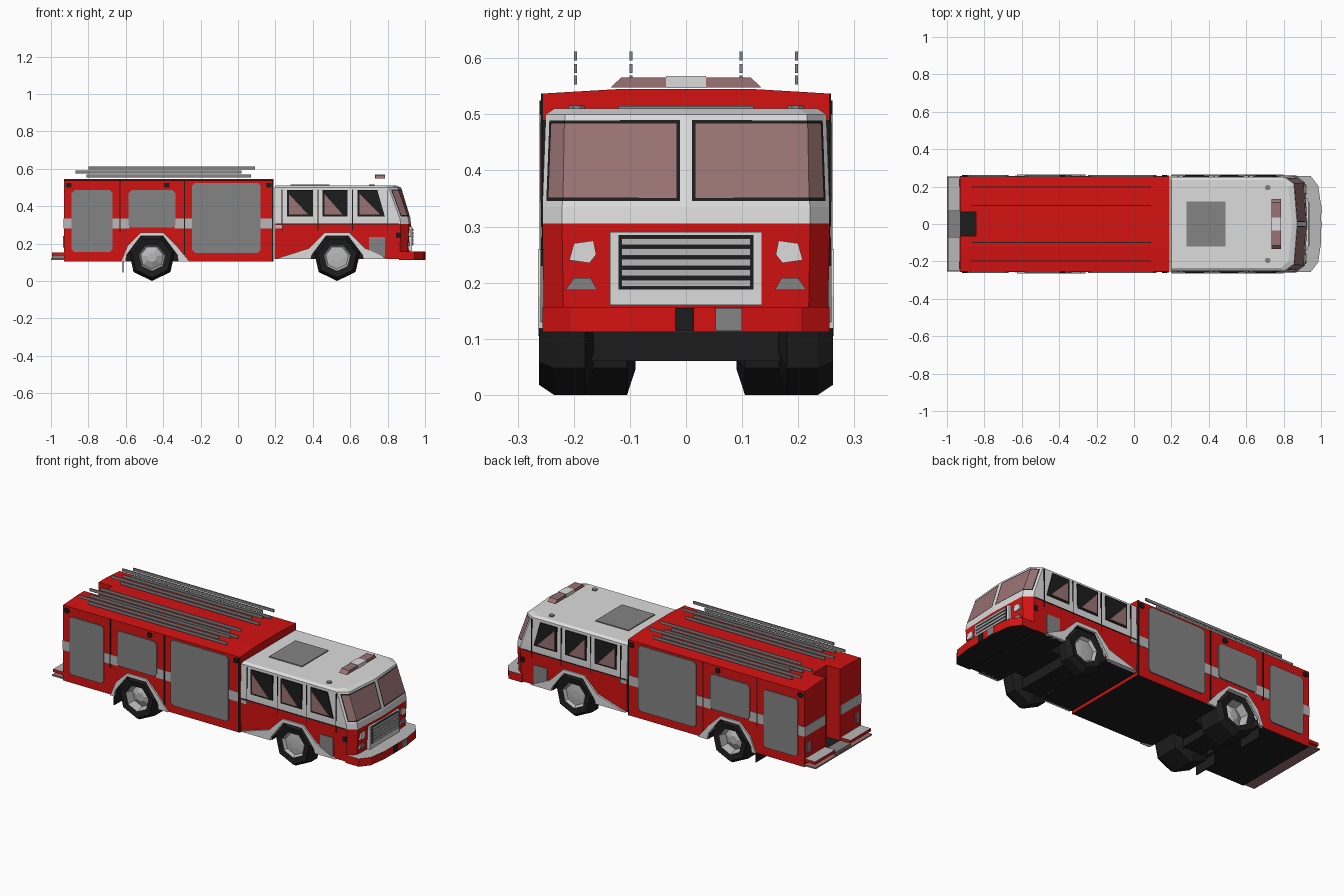
import bpy, bmesh, math
from mathutils import Vector

if "Cube" in bpy.data.objects:
    bpy.data.objects.remove(bpy.data.objects["Cube"])

# Palette: every object shares the same slot order
PALETTE = [("red_paint", (0.66, 0.006, 0.006)), ("white_paint", (0.72, 0.72, 0.72)),
           ("shutter_grey", (0.23, 0.23, 0.23)), ("black_rubber", (0.012, 0.012, 0.012)),
           ("tinted_glass", (0.32, 0.17, 0.17)), ("silver_trim", (0.48, 0.48, 0.48))]
RED, WHITE, GREY, BLACK, GLASS, SILVER = range(6)
MATS = []
for mat_name, rgb in PALETTE:
    m = bpy.data.materials.new(mat_name)
    m.use_nodes = True
    m.diffuse_color = (*rgb, 1)
    m.node_tree.nodes["Principled BSDF"].inputs["Base Color"].default_value = (*rgb, 1)
    MATS.append(m)


def finish(name, bm, rule=None):
    """Turn a bmesh into an object; rule maps a face to a palette slot."""
    bmesh.ops.recalc_face_normals(bm, faces=bm.faces)
    if rule is not None:
        for f in bm.faces:
            f.material_index = rule(f) if callable(rule) else rule
    me = bpy.data.meshes.new(name)
    bm.to_mesh(me)
    bm.free()
    for m in MATS:
        me.materials.append(m)
    ob = bpy.data.objects.new(name, me)
    bpy.context.collection.objects.link(ob)
    return ob


def loft(rings):
    """Join closed rings of equal length and cap both ends."""
    bm = bmesh.new()
    rows = [[bm.verts.new(p) for p in ring] for ring in rings]
    n = len(rows[0])
    for a, b in zip(rows, rows[1:]):
        for i in range(n):
            bm.faces.new((a[i], a[(i + 1) % n], b[(i + 1) % n], b[i]))
    bm.faces.new(rows[0])
    bm.faces.new(rows[-1])
    return bm


def prism(name, pts, axis, a, b, rule):
    """Extrude a 2D outline along one axis."""
    place = {"x": lambda p, t: (t, p[0], p[1]), "y": lambda p, t: (p[0], t, p[1]),
             "z": lambda p, t: (p[0], p[1], t)}[axis]
    return finish(name, loft([[place(p, t) for p in pts] for t in (a, b)]), rule)


def box(name, x, y, z, rule):
    return prism(name, [(x[0], y[0]), (x[1], y[0]), (x[1], y[1]), (x[0], y[1])], "z", *z, rule)


def rect(x0, x1, z0, z1, c=0.0):
    """Rectangle outline with optional cut corners."""
    if not c:
        return [(x0, z0), (x1, z0), (x1, z1), (x0, z1)]
    return [(x0 + c, z0), (x1 - c, z0), (x1, z0 + c), (x1, z1 - c),
            (x1 - c, z1), (x0 + c, z1), (x0, z1 - c), (x0, z0 + c)]


def side_plate(name, pts, rule, out=0.006, base=0.254):
    """Thin plate on both flanks."""
    for side, s in (("left", 1), ("right", -1)):
        prism(f"{side}_{name}", pts, "y", s * base, s * (0.255 + out), rule)


def cut(ob, cutter):
    cutter.hide_render = True
    mod = ob.modifiers.new("cut", "BOOLEAN")
    mod.operation, mod.solver, mod.object = "DIFFERENCE", "EXACT", cutter
    bpy.context.view_layer.objects.active = ob
    bpy.ops.object.modifier_apply(modifier=mod.name)
    bpy.data.objects.remove(cutter)


REAR_X, FRONT_X = -0.46, 0.53
WELL = [(-0.14, 0.05), (-0.135, 0.14), (-0.06, 0.24), (0.06, 0.24), (0.135, 0.14), (0.14, 0.05)]


def cut_wells(ob, cx, inner):
    for s in (1, -1):
        cut(ob, prism("well_cutter", [(cx + x, z) for x, z in WELL], "y", s * inner, s * 0.3, BLACK))


def under_black(top):
    return lambda f: BLACK if f.normal.z < -0.5 else top


# Rear body with crowned roof, open rear bay and wheel wells
half = [(0.255, 0.105), (0.255, 0.537), (0.12, 0.545)]
body = prism("rear_body", half + [(-y, z) for y, z in reversed(half)], "x", -0.93, 0.19, under_black(RED))
cut(body, box("bay_cutter", (-1, -0.845), (-0.065, 0.065), (0.13, 0.7), RED))
cut_wells(body, REAR_X, 0.08)
box("rear_bay_floor", (-0.93, -0.845), (-0.065, 0.065), (0.128, 0.134), BLACK)

# Reflective stripe, shutters, seams and marker lamps
for i, (a, b) in enumerate([(-0.93, -0.88), (-0.67, -0.58), (-0.34, -0.24), (0.11, 0.188)]):
    side_plate(f"stripe_{i}", rect(a, b, 0.28, 0.335), SILVER, 0.002)
for label, x0, x1, z0, z1 in [("rear", -0.89, -0.67, 0.155, 0.485), ("middle", -0.585, -0.335, 0.285, 0.485),
                              ("main", -0.245, 0.12, 0.15, 0.525)]:
    side_plate(label + "_shutter", rect(x0, x1, z0, z1, 0.015), GREY)
for i, x in enumerate((-0.63, -0.287, 0.185)):
    side_plate(f"body_seam_{i}", rect(x - 0.003, x + 0.003, 0.26 if i == 0 else 0.105, 0.537), BLACK, 0.003)
for i, x in enumerate((-0.905, -0.38, 0.165)):
    side_plate(f"marker_lamp_{i}", rect(x - 0.015, x + 0.015, 0.5, 0.525, 0.005), BLACK, 0.006)
for s in (1, -1):
    y = sorted((s * 0.07, s * 0.254))
    box("rear_stripe", (-0.933, -0.929), y, (0.28, 0.335), SILVER)
    box("rear_lamp", (-0.936, -0.929), sorted((s * 0.2, s * 0.24)), (0.18, 0.24), GLASS)

# Rear step
box("step_base", (-1.0, -0.93), (-0.255, 0.255), (0.112, 0.12), GLASS)
for s in (1, -1):
    box("step_tread", (-0.995, -0.93), sorted((s * 0.07, s * 0.252)), (0.135, 0.152),
        lambda f: SILVER if f.normal.z > 0.5 else RED)
box("step_centre", (-0.995, -0.93), (-0.07, 0.07), (0.12, 0.135), GREY)

# Ladder rails on the roof, three stacked sections each
for i, y in enumerate((-0.197, -0.098, 0.098, 0.197)):
    for j, (a, b, z) in enumerate([(-0.81, 0.07, 0.553), (-0.87, 0.02, 0.574), (-0.8, 0.09, 0.596)]):
        box(f"ladder_rail_{i}_{j}", (a, b), (y - 0.003, y + 0.003), (z, z + 0.016), GREY)

# Cab shell lofted upwards: height, flank end, corner, nose, rear end, half width
LEVELS = [(0.118, 0.865, 0.905, 0.918, 0.195, 0.253), (0.305, 0.87, 0.915, 0.925, 0.195, 0.256),
          (0.335, 0.865, 0.91, 0.922, 0.195, 0.256), (0.5, 0.805, 0.855, 0.872, 0.195, 0.25),
          (0.51, 0.785, 0.825, 0.845, 0.2, 0.235)]
rings = []
for z, flank, corner, nose, back, w in LEVELS:
    right = [(back, -w), (flank, -w), (corner, -w + 0.035)]
    rings.append([(x, y, z) for x, y in right + [(nose, 0)] + [(x, -y) for x, y in reversed(right)]])
bm = loft(rings)
bmesh.ops.recalc_face_normals(bm, faces=bm.faces)
for f in bm.faces:
    f.material_index = BLACK if f.normal.z < -0.5 else RED if f.calc_center_median().z < 0.3 else WHITE
# Windscreen halves: white pillar, black seal, glass
for s in (1, -1):
    panes = [f for f in bm.faces if f.normal.x > 0.3 and 0.4 < f.calc_center_median().z < 0.45
             and f.calc_center_median().y * s > 0]
    for width, colour in ((0.011, WHITE), (0.006, BLACK)):
        rim = bmesh.ops.inset_region(bm, faces=panes, thickness=width, use_even_offset=True, use_boundary=True)
        for f in rim["faces"]:
            f.material_index = colour
    for f in panes:
        f.material_index = GLASS
cab = finish("cab_shell", bm)
cut_wells(cab, FRONT_X, 0.14)

# Cab windows, door seams, waist line and locker panels
for i, (a, b, top) in enumerate([(0.262, 0.4, 0.4), (0.452, 0.585, 0.585), (0.64, 0.785, 0.745)]):
    side_plate(f"window_{i}", [(a, 0.345), (b, 0.345), (top, 0.485), (a, 0.485)], BLACK, 0.004, 0.248)
    side_plate(f"window_glass_{i}", [(a + 0.01, 0.355), (b - 0.025, 0.355), (a + 0.01, 0.465)], GLASS, 0.006, 0.248)
for i, x in enumerate((0.235, 0.428, 0.612, 0.8)):
    side_plate(f"door_seam_{i}", rect(x - 0.002, x + 0.002, 0.27, 0.49), BLACK, 0.002, 0.248)
side_plate("waist_line", rect(0.2, 0.86, 0.302, 0.307), BLACK, 0.003)
side_plate("cab_stripe", rect(0.197, 0.235, 0.28, 0.3), SILVER, 0.003)
side_plate("locker_panel", rect(0.7, 0.785, 0.13, 0.235), GREY, 0.004, 0.25)
side_plate("corner_marker", rect(0.845, 0.868, 0.23, 0.26), BLACK, 0.004, 0.25)

# Wheel arch trims
REAR_ARCH = [(0.2, 0.105), (0.13, 0.19), (0.06, 0.258), (-0.06, 0.258), (-0.13, 0.19), (-0.165, 0.105)]
FRONT_ARCH = [(0.27, 0.118), (0.15, 0.175), (0.065, 0.26), (-0.065, 0.26), (-0.15, 0.175), (-0.33, 0.118)]
for label, cx, outer, low in (("rear", REAR_X, REAR_ARCH, 0.105), ("front", FRONT_X, FRONT_ARCH, 0.118)):
    inner = [(x, max(z, low)) for x, z in WELL]
    side_plate(label + "_arch", [(cx + x, z) for x, z in inner + outer], WHITE, 0.009, 0.24)


# Seven-sided wheels
def wheel(name, cx, s, y_in, dish):
    profile = [(0.08, y_in), (0.126, y_in + 0.015), (0.126, 0.235), (0.108, 0.262),
               (0.074, 0.256), (0.062, 0.256 - dish), (0.025, 0.252 - dish * 0.5)]
    rings = [[(cx + r * math.sin(math.tau * k / 7), s * y, 0.126 - r * math.cos(math.tau * k / 7))
              for k in range(7)] for r, y in profile]
    finish(name, loft(rings),
           lambda f: SILVER if max((Vector((v.co.x - cx, 0, v.co.z - 0.126))).length for v in f.verts) < 0.076
           and abs(f.calc_center_median().y) > 0.19 else BLACK)


for side, s in (("left", 1), ("right", -1)):
    wheel(f"front_{side}_wheel", FRONT_X, s, 0.165, 0.015)
    wheel(f"rear_{side}_wheel", REAR_X, s, 0.09, 0.045)
    box(f"{side}_mud_flap", (-0.617, -0.611), sorted((s * 0.1, s * 0.245)), (0.045, 0.108), BLACK)
for label, cx in (("front", FRONT_X), ("rear", REAR_X)):
    box(label + "_axle", (cx - 0.06, cx + 0.06), (-0.17, 0.17), (0.06, 0.12), BLACK)

# Front bumper with painted face and bright top
edge = [(0.86, 0.256), (0.945, 0.256), (0.985, 0.205), (1.0, 0.1)]
prism("front_bumper", edge + [(x, -y) for x, y in reversed(edge)], "z", 0.112, 0.157,
      lambda f: SILVER if f.normal.z > 0.5 else under_black(RED)(f))
box("bumper_centre", (0.99, 1.003), (-0.02, 0.014), (0.114, 0.155), BLACK)
box("bumper_plate", (0.99, 1.003), (0.053, 0.1), (0.114, 0.155), GREY)

# Grille and lamps
box("grille_frame", (0.9, 0.93), (-0.135, 0.135), (0.16, 0.29), WHITE)
box("grille_recess", (0.925, 0.932), (-0.12, 0.12), (0.188, 0.285), BLACK)
for i in range(5):
    z = 0.193 + i * 0.0185
    box(f"grille_slat_{i}", (0.925, 0.939), (-0.115, 0.115), (z, z + 0.012), SILVER)
for side, s in (("left", 1), ("right", -1)):
    lamp = [(0.16, 0.25), (0.172, 0.235), (0.208, 0.24), (0.2, 0.27), (0.165, 0.275)]
    prism(f"{side}_headlight", [(s * y, z) for y, z in lamp], "x", 0.9, 0.922, WHITE)
    low = [(0.158, 0.187), (0.215, 0.187), (0.2, 0.208), (0.17, 0.208)]
    prism(f"{side}_fog_lamp", [(s * y, z) for y, z in low], "x", 0.9, 0.92, GREY)

# Roof hatch, horns and light bar
box("roof_hatch", (0.28, 0.49), (-0.12, 0.12), (0.505, 0.515), GREY)
for s in (1, -1):
    prism("roof_stud", [(0.715 + x, s * 0.195 + y) for x, y in rect(-0.014, 0.014, -0.014, 0.014, 0.008)],
          "z", 0.505, 0.516, GREY)
bar = [(-0.134, 0.548), (0.134, 0.548), (0.115, 0.566), (-0.115, 0.566)]
prism("light_bar", bar, "x", 0.735, 0.785, GLASS)
box("light_bar_centre", (0.733, 0.787), (-0.036, 0.036), (0.547, 0.568), WHITE)
